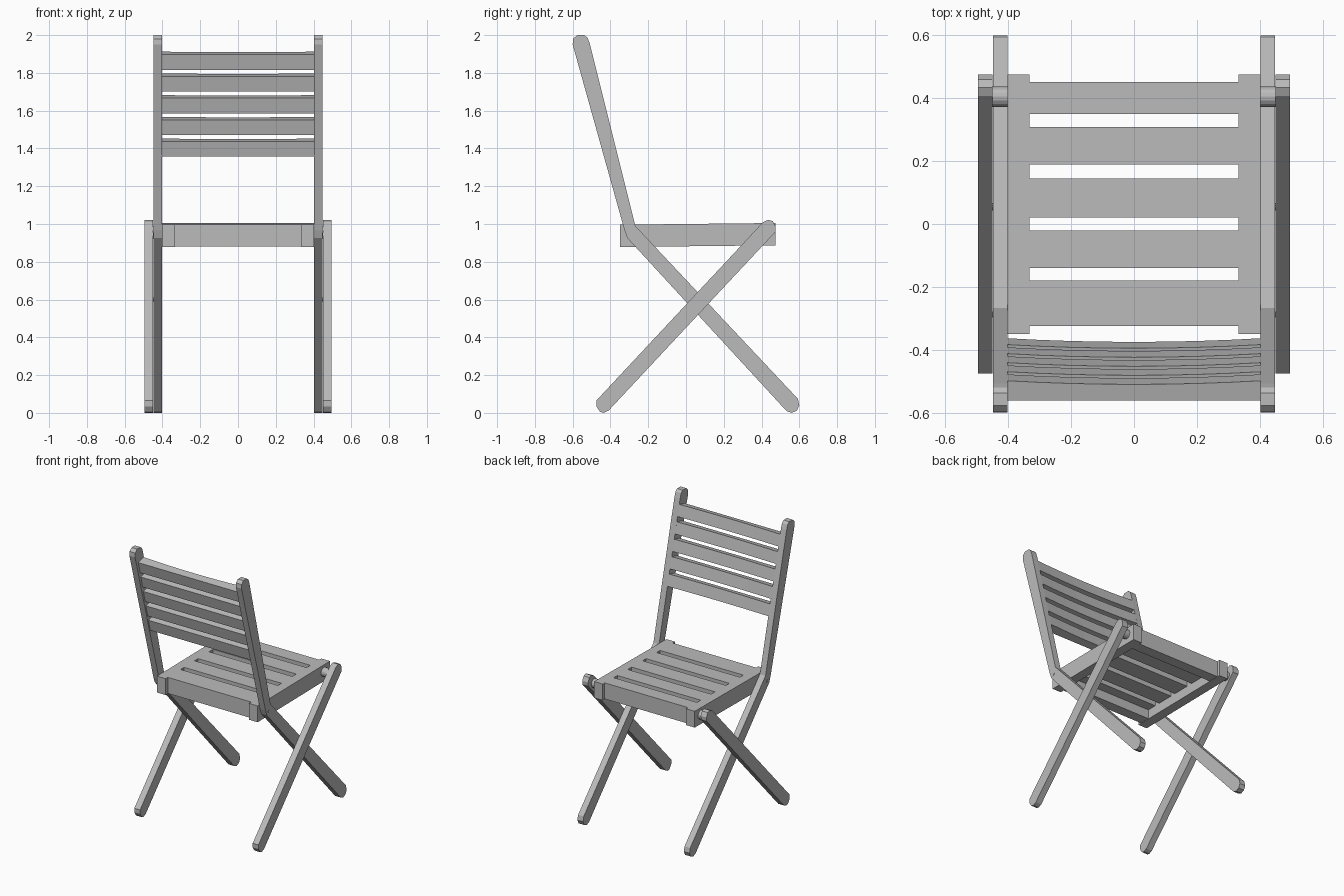
import bpy, bmesh, math

if "Cube" in bpy.data.objects:
    bpy.data.objects.remove(bpy.data.objects["Cube"])

wood = bpy.data.materials.new("plain grey")
wood.diffuse_color = (0.5, 0.5, 0.5, 1)
wood.use_nodes = True
wood.node_tree.nodes["Principled BSDF"].inputs["Base Color"].default_value = wood.diffuse_color


def loft(name, sections):
    """Join equal (x, y, z) rings into one closed solid."""
    bm = bmesh.new()
    rings = [[bm.verts.new(p) for p in s] for s in sections]
    n = len(rings[0])
    for a, b in zip(rings, rings[1:]):
        for i in range(n):
            j = (i + 1) % n
            bm.faces.new((a[i], a[j], b[j], b[i]))
    bm.faces.new(rings[0][::-1])
    bm.faces.new(rings[-1])
    bmesh.ops.recalc_face_normals(bm, faces=bm.faces)
    me = bpy.data.meshes.new(name)
    bm.to_mesh(me)
    bm.free()
    me.materials.append(wood)
    ob = bpy.data.objects.new(name, me)
    bpy.context.collection.objects.link(ob)
    return ob


def extrude(name, profile, x0, x1):
    """Extrude a (y, z) profile along x."""
    return loft(name, [[(x, y, z) for y, z in profile] for x in (x0, x1)])


def pair(name, profile, x0, x1):
    """Same part on both sides."""
    for side, s in (("left", -1), ("right", 1)):
        extrude(f"{name}_{side}", profile, s * x0, s * x1)


def circle(cy, cz, r, n=16):
    return [(cy + r * math.cos(2 * math.pi * i / n), cz + r * math.sin(2 * math.pi * i / n))
            for i in range(n)]


# Bent back posts running down into one pair of legs
post = [(-0.6, 1.95), (-0.598, 1.98), (-0.577, 2.0), (-0.538, 2.0), (-0.52, 1.985),
        (-0.508, 1.95), (-0.268, 0.99), (0.592, 0.075), (0.6, 0.04), (0.587, 0.012),
        (0.56, 0.0), (0.532, 0.01), (-0.31, 0.925), (-0.325, 0.965)]
pair("back_post", post, 0.403, 0.448)

# Straight crossing legs with chamfered ends
leg = [(-0.475, 0.065), (-0.475, 0.035), (-0.455, 0.005), (-0.435, 0.0), (-0.41, 0.012),
       (0.473, 0.957), (0.475, 0.985), (0.46, 1.015), (0.435, 1.022), (0.408, 1.01)]
pair("crossing_leg", leg, 0.45, 0.496)

# Pivot pins
pair("seat_pivot", circle(0.405, 0.955, 0.032), 0.38, 0.47)
pair("back_pivot", circle(-0.288, 0.945, 0.01, 10), 0.39, 0.451)
pair("cross_pivot", circle(0.055, 0.6, 0.012, 10), 0.42, 0.48)


# Seat rises slightly towards +y
def seat_block(y0, y1, depth):
    top = lambda y: 1.0 + 0.011 * y
    return [(y0, top(y0) - depth), (y1, top(y1) - depth), (y1, top(y1)), (y0, top(y0))]


pair("seat_rail", seat_block(-0.35, 0.475, 0.118), 0.333, 0.402)
for name, y0, y1 in (("seat_end_back", -0.325, -0.25), ("seat_end_front", 0.375, 0.452)):
    extrude(name, seat_block(y0, y1, 0.116), -0.335, 0.335)
for i, (y0, y1) in enumerate(((-0.26, -0.18), (-0.14, -0.02), (0.02, 0.145),
                              (0.19, 0.308), (0.35, 0.38))):
    extrude(f"seat_slat_{i + 1}", seat_block(y0, y1, 0.05), -0.335, 0.335)

# Backrest slats, gently hollowed on the seat side
U, N = (-0.2425, 0.970), (0.970, 0.2425)
T, H = 0.065, 0.083
for i in range(5):
    z = 1.372 + 0.115 * i
    y = -0.508 + (1.95 - z) * 0.25
    secs = []
    for k in range(9):
        x = -0.405 + 0.81 * k / 8
        bow = 0.012 * (1 - (x / 0.405) ** 2)
        ring = []
        for d, h in ((bow, 0), (bow, H), (T, H), (T, 0)):
            ring.append((x, y - N[0] * d + U[0] * h, z - N[1] * d + U[1] * h))
        secs.append(ring)
    loft(f"back_slat_{i + 1}", secs)
